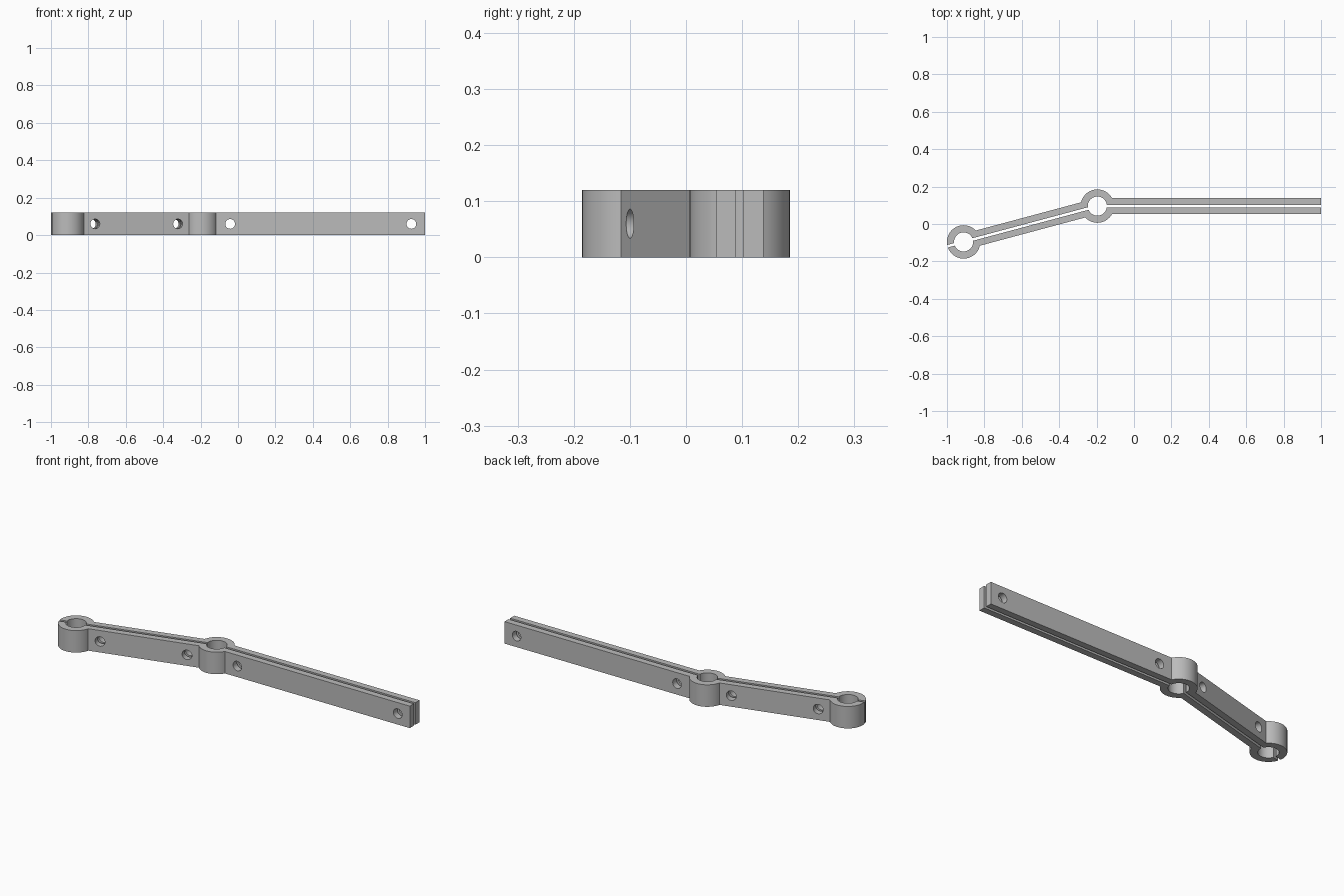
import bpy, bmesh, math
from mathutils import Vector, Matrix

if "Cube" in bpy.data.objects:
    bpy.data.objects.remove(bpy.data.objects["Cube"])

HEIGHT = 0.12
OUTER, INNER = 0.0892, 0.051      # ring radii
HALF, GAP = 0.042, 0.007          # half width of the bar and of the slit
BEND = 15                         # angle of the short arm, degrees
END_RING = Vector((-0.911, -0.0958))
ELBOW = Vector((-0.196, 0.0958))

metal = bpy.data.materials.new("plain grey")
metal.use_nodes = True
grey = (0.5, 0.5, 0.5, 1)
metal.diffuse_color = grey
metal.node_tree.nodes["Principled BSDF"].inputs["Base Color"].default_value = grey


def arc(centre, radius, start, end, steps=32):
    angles = [math.radians(start + (end - start) * i / steps) for i in range(steps + 1)]
    return [centre + radius * Vector((math.cos(a), math.sin(a))) for a in angles]


def reach(offset, radius):
    """Angle at which a line at this offset meets the circle."""
    return math.degrees(math.asin(offset / radius))


def make_object(name, bm):
    bmesh.ops.recalc_face_normals(bm, faces=bm.faces)
    mesh = bpy.data.meshes.new(name)
    bm.to_mesh(mesh)
    bm.free()
    mesh.materials.append(metal)
    obj = bpy.data.objects.new(name, mesh)
    bpy.context.collection.objects.link(obj)
    return obj


def clamp_half(name, side):
    """One half of the split clamp: side 1 is the back, -1 the front."""
    turn = 180 - 180 * side
    back = 180 + BEND
    bar, slit, bore = (side * reach(*p) for p in
                       ((HALF, OUTER), (GAP, OUTER), (GAP, INNER)))
    outline = arc(END_RING, OUTER, back - slit, BEND + turn + bar)
    outline += arc(ELBOW, OUTER, back - bar, turn + bar)
    outline += [Vector((1, ELBOW.y + side * w)) for w in (HALF, GAP)]
    outline += arc(ELBOW, INNER, turn + bore, back - bore)
    outline += arc(END_RING, INNER, BEND + turn + bore, back - bore)
    bm = bmesh.new()
    face = bm.faces.new([bm.verts.new((p.x, p.y, 0)) for p in outline])
    top = bmesh.ops.extrude_face_region(bm, geom=[face])["geom"]
    bmesh.ops.translate(bm, vec=(0, 0, HEIGHT),
                        verts=[v for v in top if isinstance(v, bmesh.types.BMVert)])
    return make_object(name, bm)


# Bolt holes across both arms
arm = Vector((math.cos(math.radians(BEND)), math.sin(math.radians(BEND))))
holes = [(END_RING + arm * 0.141, BEND), (ELBOW - arm * 0.141, BEND),
         (Vector((-0.042, ELBOW.y)), 0), (Vector((0.927, ELBOW.y)), 0)]
bm = bmesh.new()
for spot, angle in holes:
    place = (Matrix.Translation((spot.x, spot.y, HEIGHT / 2))
             @ Matrix.Rotation(math.radians(angle), 4, "Z")
             @ Matrix.Rotation(math.pi / 2, 4, "X"))
    bmesh.ops.create_cone(bm, cap_ends=True, segments=32, radius1=0.026,
                          radius2=0.026, depth=0.16, matrix=place)
cutter = make_object("bolt_hole_cutter", bm)
cutter.hide_render = True

# Two clamp halves, drilled and smoothed
for name, side in (("back_clamp_half", 1), ("front_clamp_half", -1)):
    half = clamp_half(name, side)
    drill = half.modifiers.new("bolt holes", "BOOLEAN")
    drill.operation = "DIFFERENCE"
    drill.solver = "EXACT"
    drill.object = cutter
    bpy.ops.object.select_all(action="DESELECT")
    half.select_set(True)
    bpy.context.view_layer.objects.active = half
    bpy.ops.object.modifier_apply(modifier=drill.name)
    bpy.ops.object.shade_smooth_by_angle(angle=math.radians(30))

bpy.data.objects.remove(cutter)
